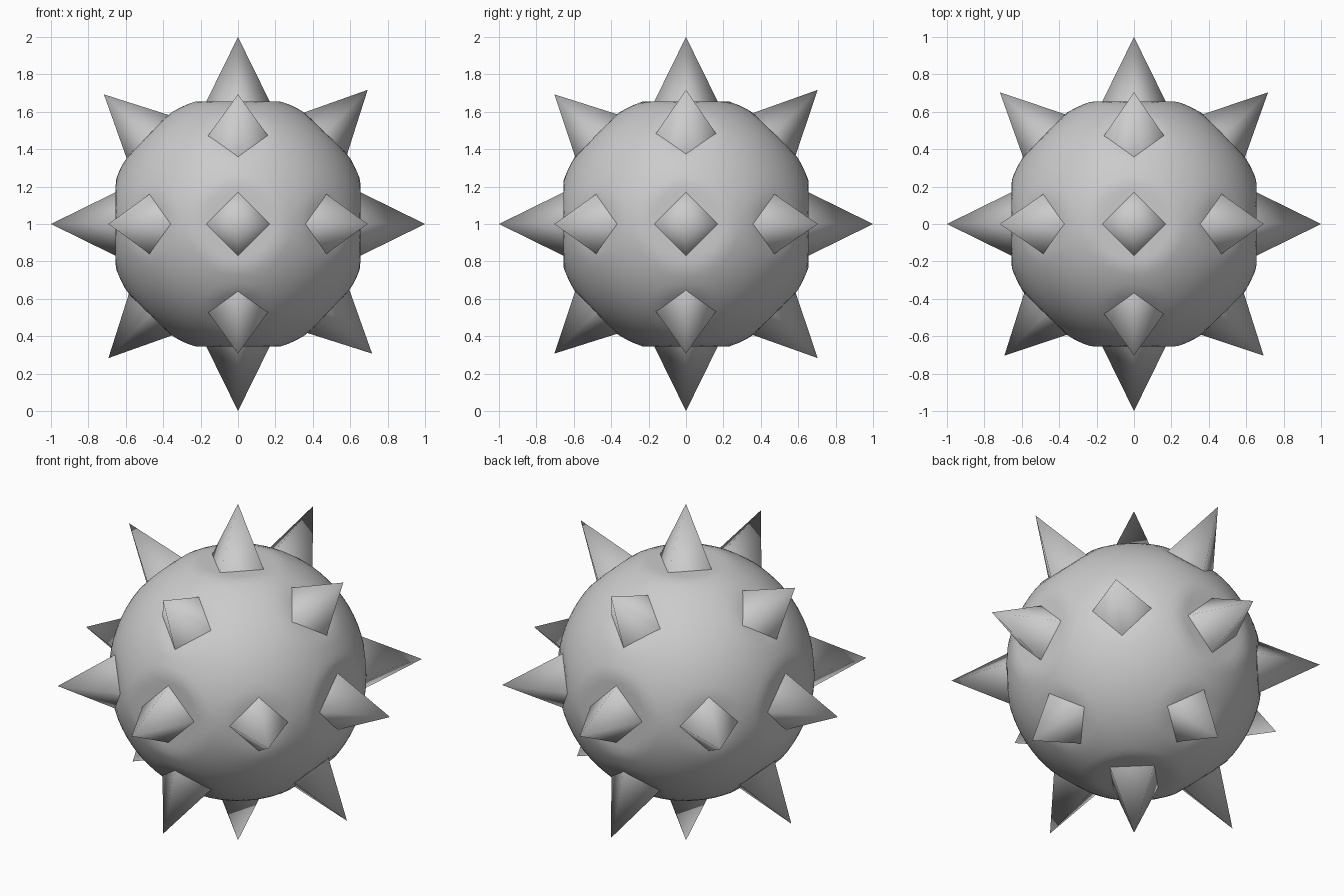
import bpy, bmesh
from mathutils import Vector, Matrix
from itertools import product

if "Cube" in bpy.data.objects:
    bpy.data.objects.remove(bpy.data.objects["Cube"])

CENTRE = Vector((0, 0, 1))

# Spike directions: six along the axes, twelve on the diagonals (slightly skewed)
axis_dirs = [Vector(s * (i == k) for i in range(3)) for k in range(3) for s in (1, -1)]
diag_dirs = []
for a, b in product((1, -1), repeat=2):
    p, q = (0.693, 0.717) if a * b > 0 else (0.717, 0.693)
    diag_dirs.append(Vector((a * p, 0, b * q)))
    diag_dirs.append(Vector((0, a * 0.704, b * (0.717 if a * b > 0 and a > 0 or a > 0 else 0.693))))
    r = 0.717 if b > 0 else 0.693
    diag_dirs.append(Vector((a * r, b * 0.704, 0)))


def add_object(name, bm):
    me = bpy.data.meshes.new(name)
    bm.to_mesh(me)
    bm.free()
    ob = bpy.data.objects.new(name, me)
    ob.location = CENTRE
    bpy.context.collection.objects.link(ob)
    for poly in me.polygons:
        poly.use_smooth = True
    return ob


# Ball, flattened a little under every spike
bm = bmesh.new()
bmesh.ops.create_icosphere(bm, subdivisions=5, radius=0.695)
for dirs, limit in ((axis_dirs, 0.655), (diag_dirs, 0.675)):
    for d in dirs:
        n = d.normalized()
        for v in bm.verts:
            over = v.co.dot(n) - limit
            if over > 0:
                v.co -= n * over
add_object("ball", bm)


# Four-sided spikes, corners lying in the axis planes
def spike(name, d):
    n = d.normalized()
    side = next(Vector(e) for e in ((1, 0, 0), (0, 1, 0), (0, 0, 1))
                if abs(n.dot(Vector(e))) < 0.01)
    up = n.cross(side)
    base, length = 0.60, d.length
    r = 0.172 * (length - base) / (length - 0.65)
    bm = bmesh.new()
    ring = [bm.verts.new(n * base + c * r) for c in (side, up, -side, -up)]
    tip = bm.verts.new(d)
    for i in range(4):
        bm.faces.new((ring[i], ring[(i + 1) % 4], tip))
    bm.normal_update()
    add_object(name, bm)


for i, d in enumerate(axis_dirs):
    spike(f"axis_spike_{i + 1}", d)
for i, d in enumerate(diag_dirs):
    spike(f"diagonal_spike_{i + 1}", d)
